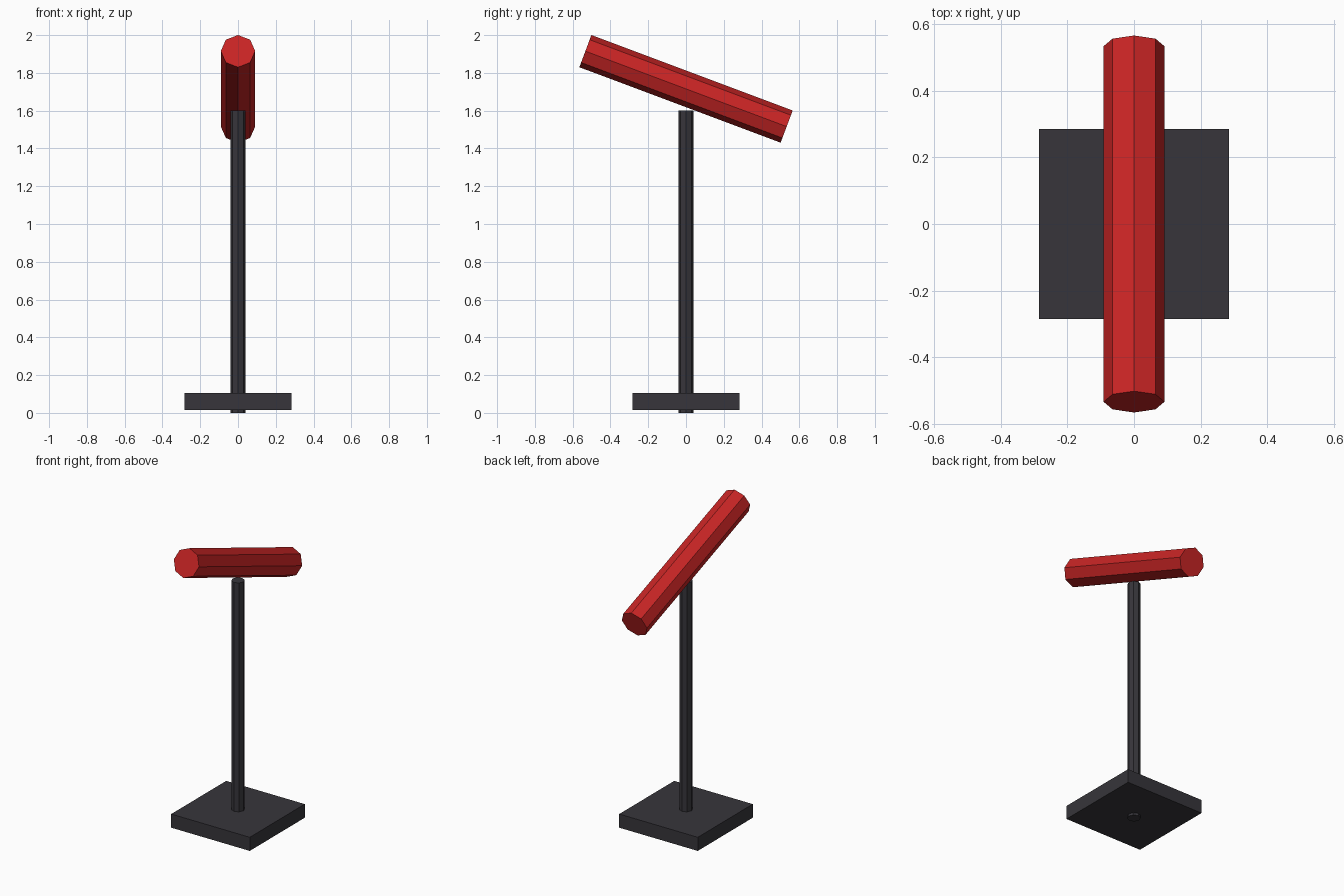
import bpy
import math

if "Cube" in bpy.data.objects:
    bpy.data.objects.remove(bpy.data.objects["Cube"])


def material(name, rgb):
    m = bpy.data.materials.new(name)
    m.diffuse_color = (*rgb, 1.0)
    m.use_nodes = True
    m.node_tree.nodes["Principled BSDF"].inputs["Base Color"].default_value = m.diffuse_color
    return m


def octagon_bar(name, radius, length, center, tilt, mat):
    bpy.ops.mesh.primitive_cylinder_add(vertices=8, radius=radius, depth=length,
                                        location=center, rotation=(tilt, 0, 0))
    ob = bpy.context.object
    ob.name = name
    ob.data.materials.append(mat)
    return ob


dark = material("charcoal", (0.038, 0.036, 0.043))
red = material("red", (0.58, 0.018, 0.018))

# square base plate, slightly above the pole's lower end
bpy.ops.mesh.primitive_cube_add(size=1, location=(0, 0, 0.0595))
base = bpy.context.object
base.name = "base_plate"
base.scale = (0.568, 0.568, 0.089)
base.data.materials.append(dark)

# upright pole
octagon_bar("pole", 0.04, 1.6, (0, 0, 0.8), 0, dark)

# tilted tube balanced over the pole, front end raised
octagon_bar("tilted_tube", 0.091, 1.138, (0, 0, 1.7155), math.radians(90 - 20.55), red)
